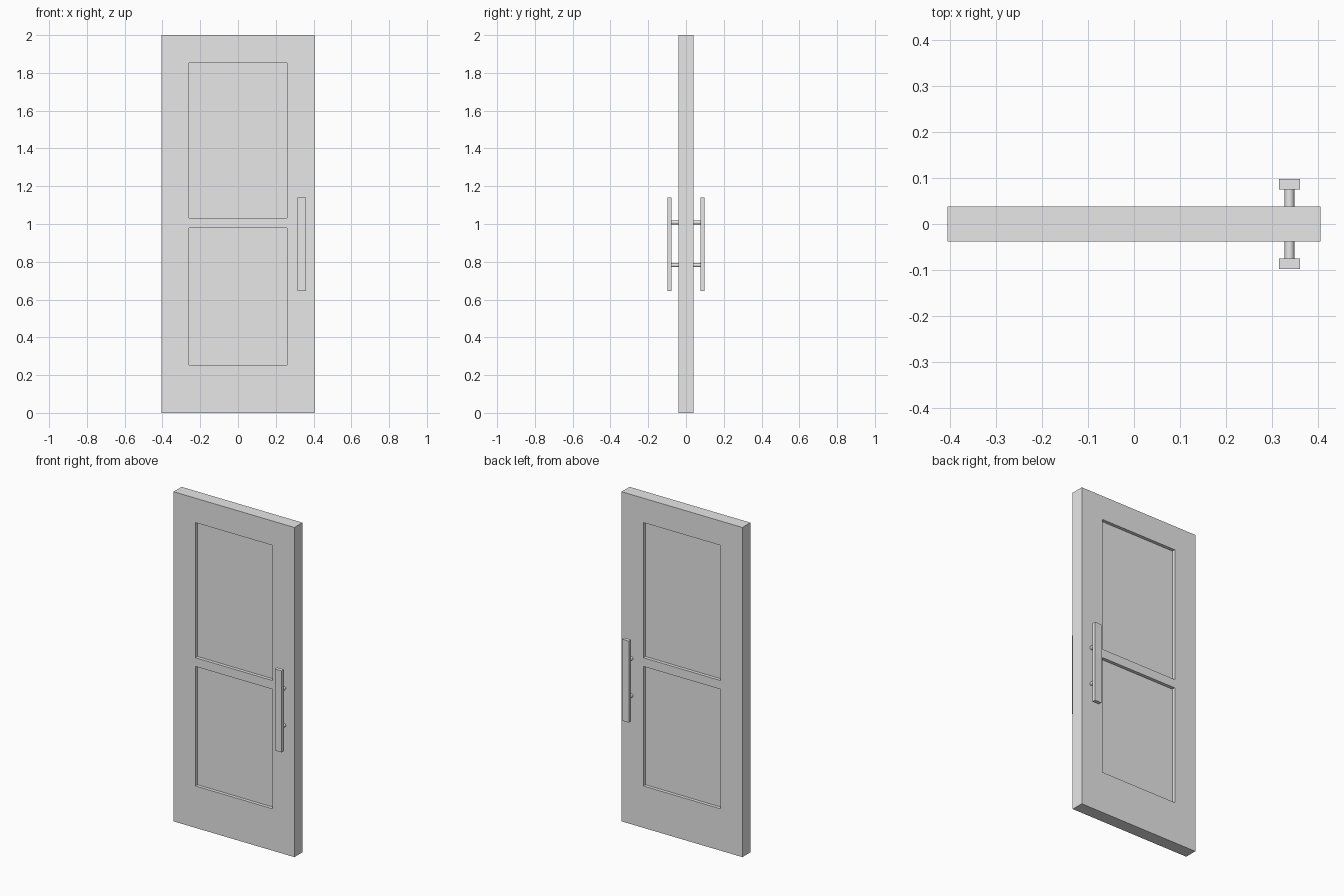
import bpy
import bmesh
from mathutils import Matrix, Vector

cube = bpy.data.objects.get("Cube")
if cube:
    bpy.data.objects.remove(cube, do_unlink=True)

grey = bpy.data.materials.new("light_grey")
grey.use_nodes = True
grey.diffuse_color = (0.8, 0.8, 0.8, 1)
grey.node_tree.nodes["Principled BSDF"].inputs["Base Color"].default_value = (0.8, 0.8, 0.8, 1)

WIDTH, THICK, HEIGHT = 0.811, 0.077, 2.0
PANEL_X = 0.259
PANELS = [(0.254, 0.979), (1.032, 1.852)]
RECESS = 0.02
HANDLE_X = 0.338


def box(bm, centre, size):
    bmesh.ops.create_cube(bm, size=1, matrix=Matrix.Translation(centre) @ Matrix.Diagonal((*size, 1)))


def finish(bm, name):
    mesh = bpy.data.meshes.new(name)
    bm.to_mesh(mesh)
    bm.free()
    mesh.materials.append(grey)
    obj = bpy.data.objects.new(name, mesh)
    bpy.context.collection.objects.link(obj)
    return obj


# Door slab, sliced along the panel borders
bm = bmesh.new()
box(bm, (0, 0, HEIGHT / 2), (WIDTH, THICK, HEIGHT))
cuts = [((x, 0, 0), (1, 0, 0)) for x in (-PANEL_X, PANEL_X)]
cuts += [((0, 0, z), (0, 0, 1)) for span in PANELS for z in span]
for point, normal in cuts:
    bmesh.ops.bisect_plane(bm, geom=bm.verts[:] + bm.edges[:] + bm.faces[:],
                           plane_co=point, plane_no=normal)

# Recessed panels on both sides
panel_faces = []
for face in bm.faces:
    c = face.calc_center_median()
    in_panel = any(low < c.z < high for low, high in PANELS)
    if abs(face.normal.y) > 0.9 and abs(c.x) < PANEL_X and in_panel:
        panel_faces.append(face)
for face in panel_faces:
    shift = -face.normal.copy() * RECESS
    inner = bmesh.ops.extrude_discrete_faces(bm, faces=[face])["faces"][0]
    bmesh.ops.translate(bm, verts=inner.verts[:], vec=shift)
bmesh.ops.recalc_face_normals(bm, faces=bm.faces[:])
finish(bm, "door_slab")

# Pull bars on two round posts, front and back
for side, label in ((-1, "front"), (1, "back")):
    bm = bmesh.new()
    box(bm, (HANDLE_X, side * 0.0865, 0.893), (0.046, 0.022, 0.495))
    finish(bm, label + "_pull_bar")

    bm = bmesh.new()
    for z in (0.782, 1.008):
        place = Matrix.Translation((HANDLE_X, side * 0.057, z)) @ Matrix.Rotation(1.5708, 4, "X")
        bmesh.ops.create_cone(bm, cap_ends=True, segments=32, radius1=0.0105,
                              radius2=0.0105, depth=0.04, matrix=place)
    posts = finish(bm, label + "_handle_posts")
    bpy.ops.object.select_all(action="DESELECT")
    posts.select_set(True)
    bpy.context.view_layer.objects.active = posts
    bpy.ops.object.shade_smooth_by_angle()
